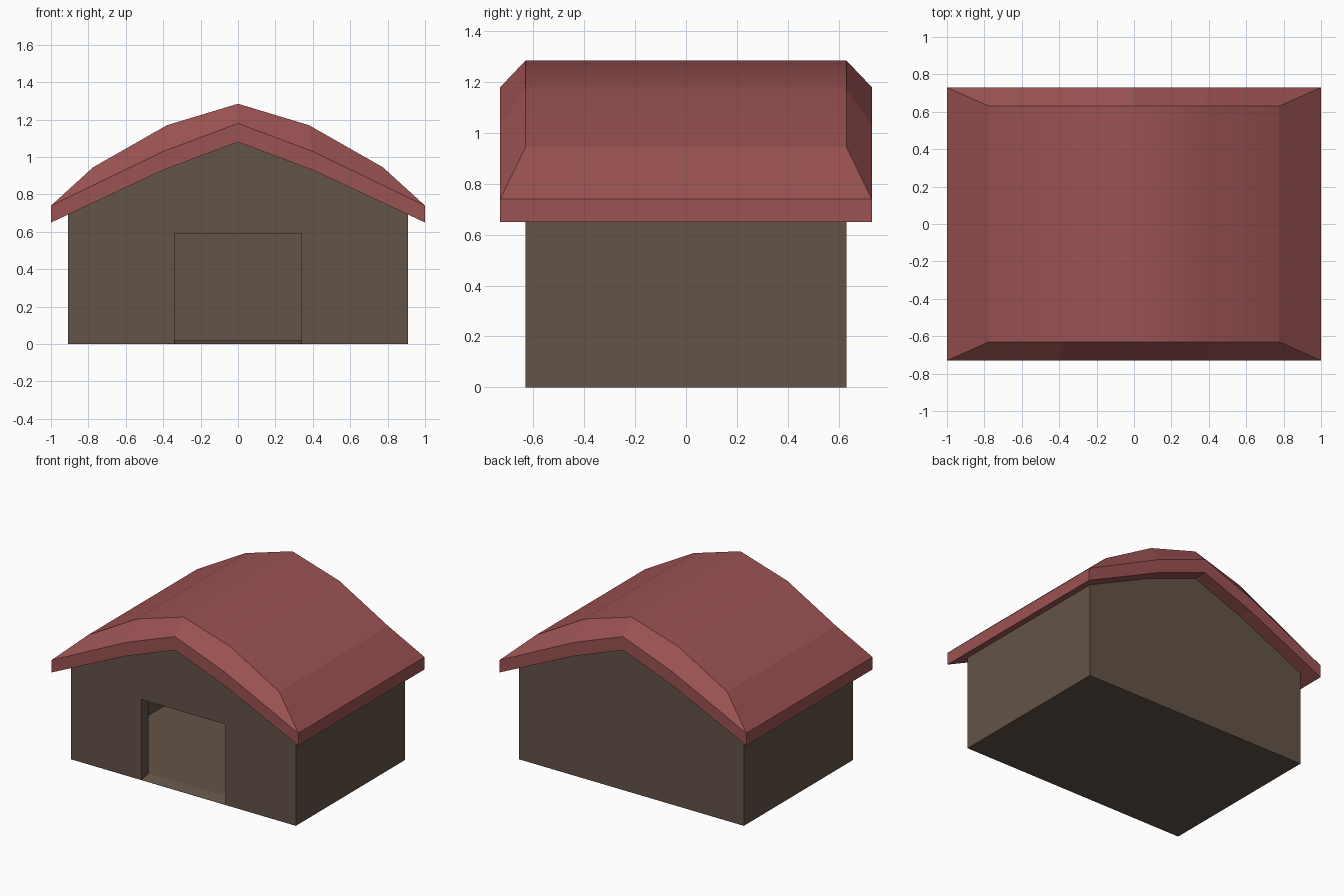
import bpy, bmesh

if "Cube" in bpy.data.objects:
    bpy.data.objects.remove(bpy.data.objects["Cube"])

def material(name, rgb):
    m = bpy.data.materials.new(name)
    m.diffuse_color = (*rgb, 1)
    m.use_nodes = True
    m.node_tree.nodes["Principled BSDF"].inputs["Base Color"].default_value = m.diffuse_color
    return m

WALL = material("brown wall", (0.125, 0.088, 0.064))
ROOF = material("red roof", (0.33, 0.085, 0.085))

def finish(name, bm, mat):
    bmesh.ops.recalc_face_normals(bm, faces=bm.faces)
    me = bpy.data.meshes.new(name)
    bm.to_mesh(me)
    bm.free()
    me.materials.append(mat)
    ob = bpy.data.objects.new(name, me)
    bpy.context.collection.objects.link(ob)
    return ob

def prism(name, ring_a, ring_b, mat):
    """Solid between two matching rings of points."""
    bm = bmesh.new()
    a = [bm.verts.new(p) for p in ring_a]
    b = [bm.verts.new(p) for p in ring_b]
    bm.faces.new(a)
    bm.faces.new(b)
    for i in range(len(a)):
        j = (i + 1) % len(a)
        bm.faces.new((a[i], a[j], b[j], b[i]))
    return finish(name, bm, mat)

def gable(x, low, rise):
    """House-shaped outline that follows the roof underside."""
    eave = 0.65 + (1 - x) * 0.28 / 0.6
    return [(-x, low), (x, low), (x, eave + rise), (0.4, 0.93 + rise),
            (0, 1.08 + rise), (-0.4, 0.93 + rise), (-x, eave + rise)]

def gable_prism(name, x, low, rise, y):
    g = gable(x, low, rise)
    return prism(name, [(px, -y, z) for px, z in g], [(px, y, z) for px, z in g], WALL)

# Walls with hollow room, open up to the roof
walls = gable_prism("walls", 0.91, 0, 0.015, 0.63)
room = gable_prism("room_cutter", 0.86, 0.02, 0.1, 0.55)

# Doorway with a ramped threshold
d = [(-0.73, -0.024), (-0.53, 0.026), (-0.53, 0.59), (-0.73, 0.59)]
door = prism("doorway_cutter", [(-0.34, y, z) for y, z in d], [(0.34, y, z) for y, z in d], WALL)

for cutter in (room, door):
    mod = walls.modifiers.new(cutter.name, 'BOOLEAN')
    mod.operation = 'DIFFERENCE'
    mod.solver = 'EXACT'
    mod.object = cutter
    cutter.hide_render = True
    cutter.hide_set(True)
# Bake the cuts and drop the helpers
dg = bpy.context.evaluated_depsgraph_get()
cut_mesh = bpy.data.meshes.new_from_object(walls.evaluated_get(dg))
walls.modifiers.clear()
walls.data = cut_mesh
for cutter in (room, door):
    bpy.data.objects.remove(cutter)

# Roof: crest, fascia and underside rows wrapped front to back
def mirrored(half):
    return [(-x, z) for x, z in half] + [(x, z) for x, z in half[-2::-1]]

crest = mirrored([(0.775, 0.945), (0.38, 1.17), (0, 1.285)])
fascia = mirrored([(1, 0.74), (0.4, 1.03), (0, 1.18)])
under = mirrored([(1, 0.65), (0.4, 0.93), (0, 1.08)])
rows = [(crest, -0.63), (fascia, -0.73), (under, -0.73),
        (under, 0.73), (fascia, 0.73), (crest, 0.63)]
bm = bmesh.new()
grid = [[bm.verts.new((x, y, z)) for x, z in prof] for prof, y in rows]
for r in range(6):
    p, q = grid[r], grid[(r + 1) % 6]
    for i in range(4):
        f = bm.faces.new((p[i], p[i + 1], q[i + 1], q[i]))
        f.smooth = r == 5          # soft shading across the top only
for e in (0, 4):                   # eave slope and eave edge on both sides
    bm.faces.new([grid[r][e] for r in (0, 1, 4, 5)])
    bm.faces.new([grid[r][e] for r in (1, 2, 3, 4)])
finish("roof", bm, ROOF)
